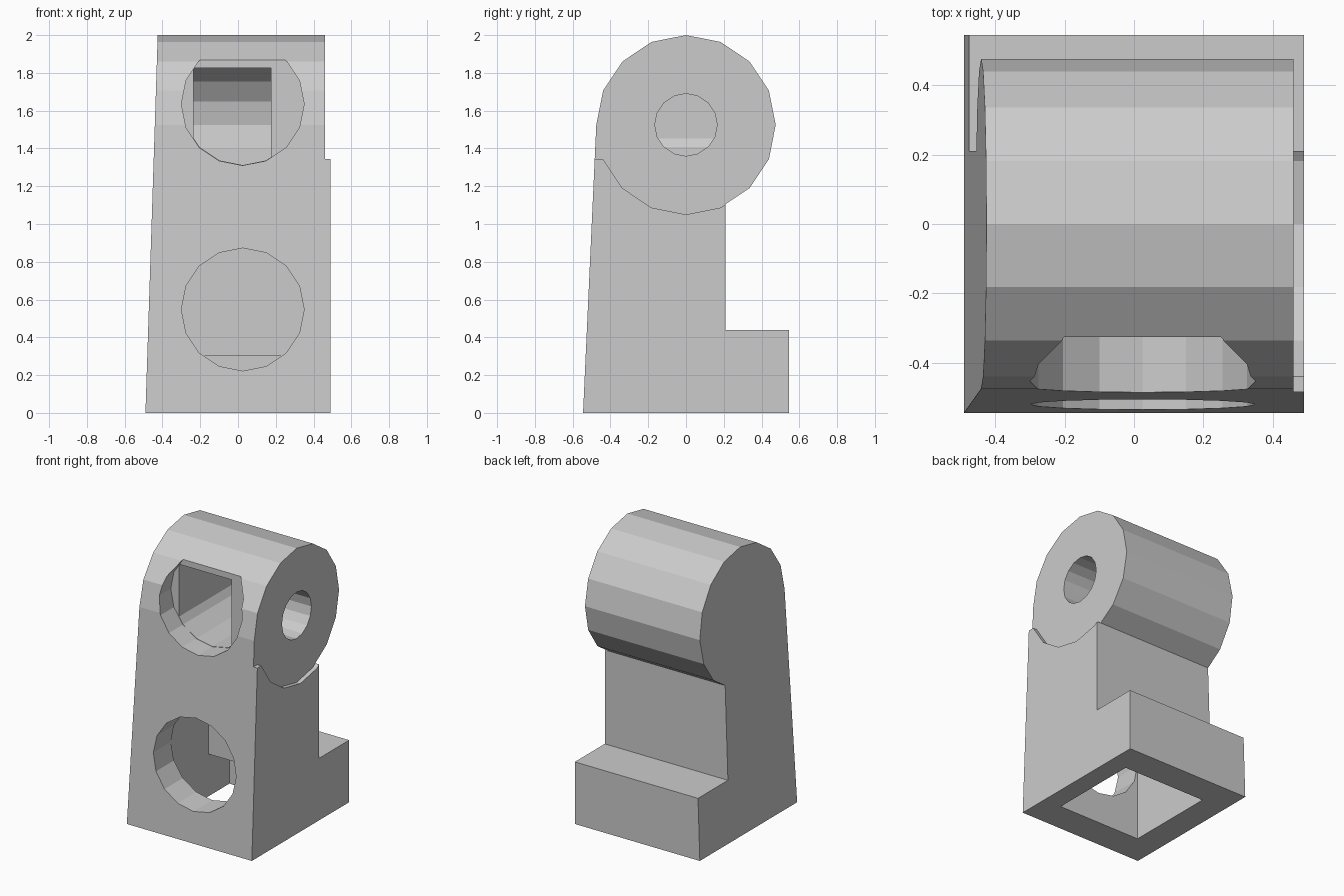
import bpy, bmesh
from math import cos, sin, radians

if "Cube" in bpy.data.objects:
    bpy.data.objects.remove(bpy.data.objects["Cube"])

AXIS_Z = 1.525   # height of the barrel axis
RAD = 0.475      # barrel radius


def ring(u, v, r, first=0, last=15):
    """Points of a 16-sided circle, from step first to step last."""
    return [(u + r * cos(radians(22.5 * i)), v + r * sin(radians(22.5 * i)))
            for i in range(first, last + 1)]


def prism(name, pts, a, b, axis):
    """Extrude a profile from a to b: 'X' takes (y, z) points, 'Y' takes (x, z)."""
    place = (lambda p, t: (t, p[0], p[1])) if axis == 'X' else (lambda p, t: (p[0], t, p[1]))
    bm = bmesh.new()
    lo = [bm.verts.new(place(p, a)) for p in pts]
    hi = [bm.verts.new(place(p, b)) for p in pts]
    bm.faces.new(lo[::-1])
    bm.faces.new(hi)
    n = len(pts)
    for i in range(n):
        j = (i + 1) % n
        bm.faces.new((lo[i], lo[j], hi[j], hi[i]))
    bm.normal_update()
    if bm.calc_volume(signed=True) < 0:
        bmesh.ops.reverse_faces(bm, faces=bm.faces[:])
    me = bpy.data.meshes.new(name)
    bm.to_mesh(me)
    bm.free()
    ob = bpy.data.objects.new(name, me)
    bpy.context.scene.collection.objects.link(ob)
    return ob


def boolean(ob, cutter, op='DIFFERENCE'):
    """Bake a boolean into the mesh and discard the helper."""
    cutter.hide_render = True
    mod = ob.modifiers.new("cut", 'BOOLEAN')
    mod.operation = op
    mod.object = cutter
    for solver in ('EXACT', 'MANIFOLD'):
        mod.solver = solver
        bpy.context.view_layer.update()
        dg = bpy.context.evaluated_depsgraph_get()
        result = bpy.data.meshes.new_from_object(ob.evaluated_get(dg))
        if len(result.polygons):
            break
    ob.modifiers.remove(mod)
    if len(result.polygons):
        ob.data = result
    bpy.data.objects.remove(cutter)


# Bracket: stepped foot, column and barrel in one side profile
profile = [(-0.545, 0), (0.545, 0), (0.545, 0.44), (0.21, 0.44), (0.21, 1.106)]
profile += ring(0, AXIS_Z, RAD, -2, 8)
body = prism("hinge_bracket", profile, -0.49, 0.49, 'X')

# Left side leans inwards with height
for v in body.data.vertices:
    if v.co.x < 0:
        v.co.x += 0.0325 * v.co.z
body.data.update()

# Barrel end sits slightly back from the right cheek
step = [(-0.7, 1.343)] + ring(0, AXIS_Z, RAD, 9, 14)
step += [(0.7, 1.19), (0.7, 2.2), (-0.7, 2.2)]
boolean(body, prism("cheek_step", step, 0.46, 0.7, 'X'))

# Stepped hollow, open underneath
hollow = [(-0.325, -0.1), (0.335, -0.1), (0.335, 0.3), (0.10, 0.3), (0.10, 0.95), (-0.325, 0.95)]
boolean(body, prism("hollow", hollow, -0.302, 0.352, 'X'))

# Lower round opening and upper round recess in the front
boolean(body, prism("front_opening", ring(0.025, 0.5475, 0.325), -0.7, -0.28, 'Y'))
boolean(body, prism("front_recess", ring(0.025, 1.635, 0.325), -0.7, -0.325, 'Y'))

# Deep pocket behind the recess: round floor, straight sides, curved back
pocket = prism("pocket", ring(0.025, 1.635, 0.323), -0.34, 0.5, 'Y')
back = [(-0.6, 1.2), (0.29, 1.2)] + ring(0, AXIS_Z, 0.325, -1, 3) + [(-0.6, 1.825)]
boolean(pocket, prism("pocket_limits", back, -0.235, 0.175, 'X'), 'INTERSECT')
boolean(body, pocket)

# Pin hole in the right end of the barrel
boolean(body, prism("pin_hole", ring(0, AXIS_Z, 0.165), 0.1, 0.7, 'X'))
